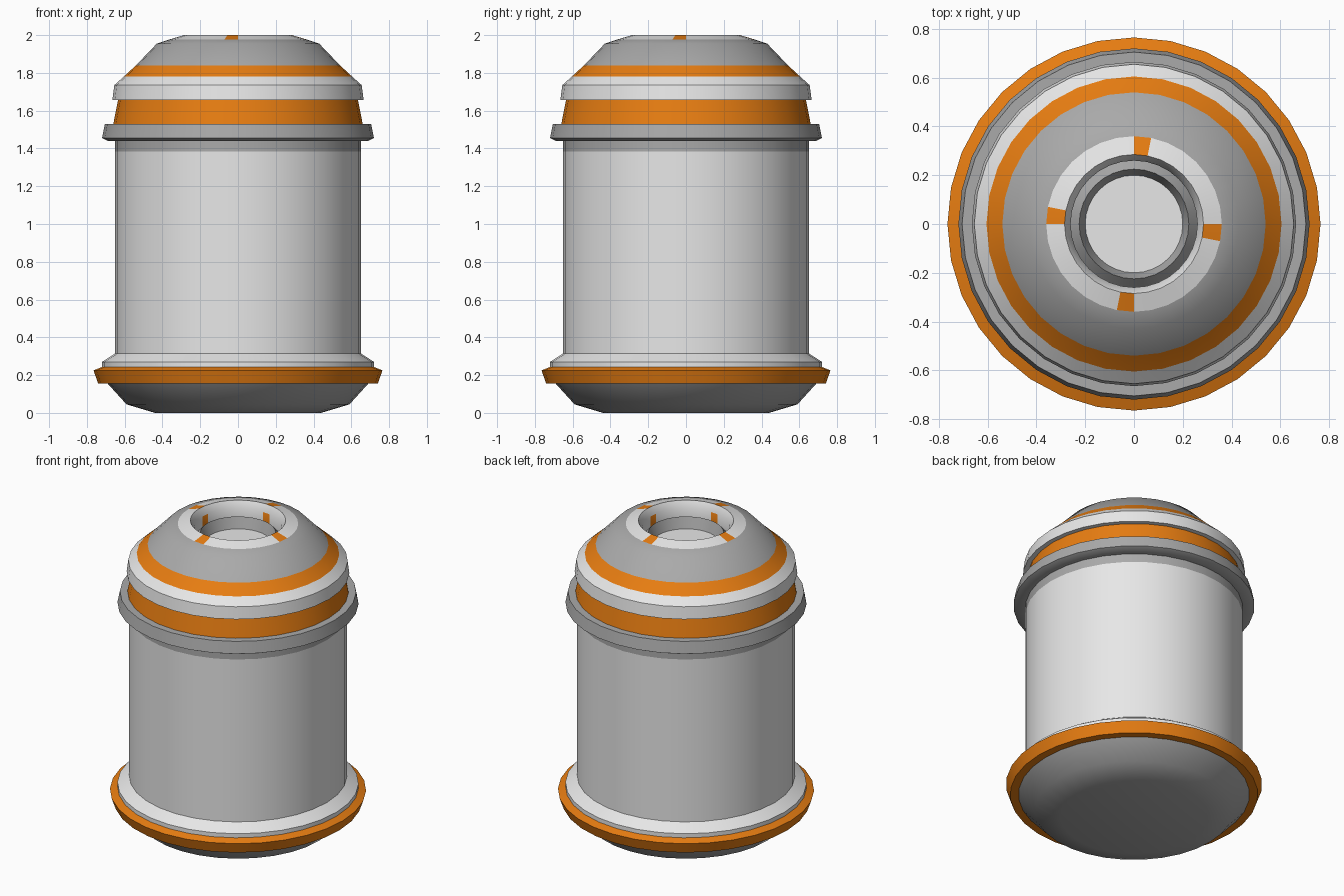
import bpy, bmesh
from math import sin, cos, pi, radians

if "Cube" in bpy.data.objects:
    bpy.data.objects.remove(bpy.data.objects["Cube"], do_unlink=True)

SIDES = 32


def material(name, r, g, b):
    m = bpy.data.materials.new(name)
    m.use_nodes = True
    m.diffuse_color = (r, g, b, 1)
    m.node_tree.nodes["Principled BSDF"].inputs["Base Color"].default_value = (r, g, b, 1)
    return m


WHITE = material("white shell", 0.8, 0.8, 0.8)
GRAY = material("gray metal", 0.4, 0.4, 0.4)
ORANGE = material("orange trim", 0.82, 0.21, 0.006)


def lathe(name, profile, mats, rule=None):
    """Revolve (radius, height) points; rule(band, side) picks the material slot."""
    bm = bmesh.new()
    rings = []
    for r, z in profile:
        if r == 0:
            rings.append([bm.verts.new((0, 0, z))] * SIDES)
        else:
            rings.append([bm.verts.new((r * cos(2 * pi * i / SIDES),
                                        r * sin(2 * pi * i / SIDES), z))
                          for i in range(SIDES)])
    for band, (a, b) in enumerate(zip(rings, rings[1:])):
        for i in range(SIDES):
            j = (i + 1) % SIDES
            corners = list(dict.fromkeys((a[i], a[j], b[j], b[i])))
            face = bm.faces.new(corners)
            if rule:
                face.material_index = rule(band, i)
    mesh = bpy.data.meshes.new(name)
    bm.to_mesh(mesh)
    bm.free()
    for m in mats:
        mesh.materials.append(m)
    ob = bpy.data.objects.new(name, mesh)
    bpy.context.collection.objects.link(ob)
    bpy.ops.object.select_all(action='DESELECT')
    ob.select_set(True)
    bpy.context.view_layer.objects.active = ob
    bpy.ops.object.shade_smooth_by_angle(angle=radians(32))
    return ob


def tick(side):
    # One narrow segment just before each quarter turn
    return side % (SIDES // 4) == SIDES // 4 - 1


# Rounded underside and base trim
lathe("base_bowl", [(0, 0), (0.44, 0), (0.59, 0.045), (0.69, 0.155)], [GRAY])
lathe("base_ring", [(0.69, 0.155), (0.74, 0.155), (0.765, 0.225), (0.72, 0.243)], [ORANGE])
lathe("base_flange", [(0.72, 0.243), (0.72, 0.27), (0.65, 0.315)], [WHITE])

# Cylinder wall with a gray upper band
lathe("body_wall", [(0.65, 0.315), (0.65, 1.385), (0.65, 1.44)], [WHITE, GRAY],
      lambda band, i: band)

# Collar and neck
lathe("collar_ring", [(0.65, 1.44), (0.69, 1.44), (0.72, 1.455), (0.705, 1.53), (0.66, 1.53)], [GRAY])
lathe("neck", [(0.66, 1.53), (0.635, 1.657)], [ORANGE])

# Domed lid: white rim, orange stripe, gray crown
lathe("lid", [(0.635, 1.657), (0.665, 1.657), (0.655, 1.735), (0.605, 1.78),
              (0.54, 1.84), (0.43, 1.955), (0.36, 1.978)],
      [WHITE, ORANGE, GRAY], lambda band, i: (0, 0, 0, 1, 2, 2)[band])

# Marked ring round the opening, with ticks repeated on the inner wall
lathe("top_ring", [(0.36, 1.978), (0.285, 2.0), (0.26, 1.955), (0.26, 1.88)],
      [WHITE, ORANGE], lambda band, i: int(band != 1 and tick(i)))

# Socket ridge and its floor
lathe("socket_ridge", [(0.26, 1.88), (0.225, 1.92), (0.2, 1.85)], [GRAY])
lathe("socket_floor", [(0.2, 1.85), (0, 1.85)], [WHITE])
